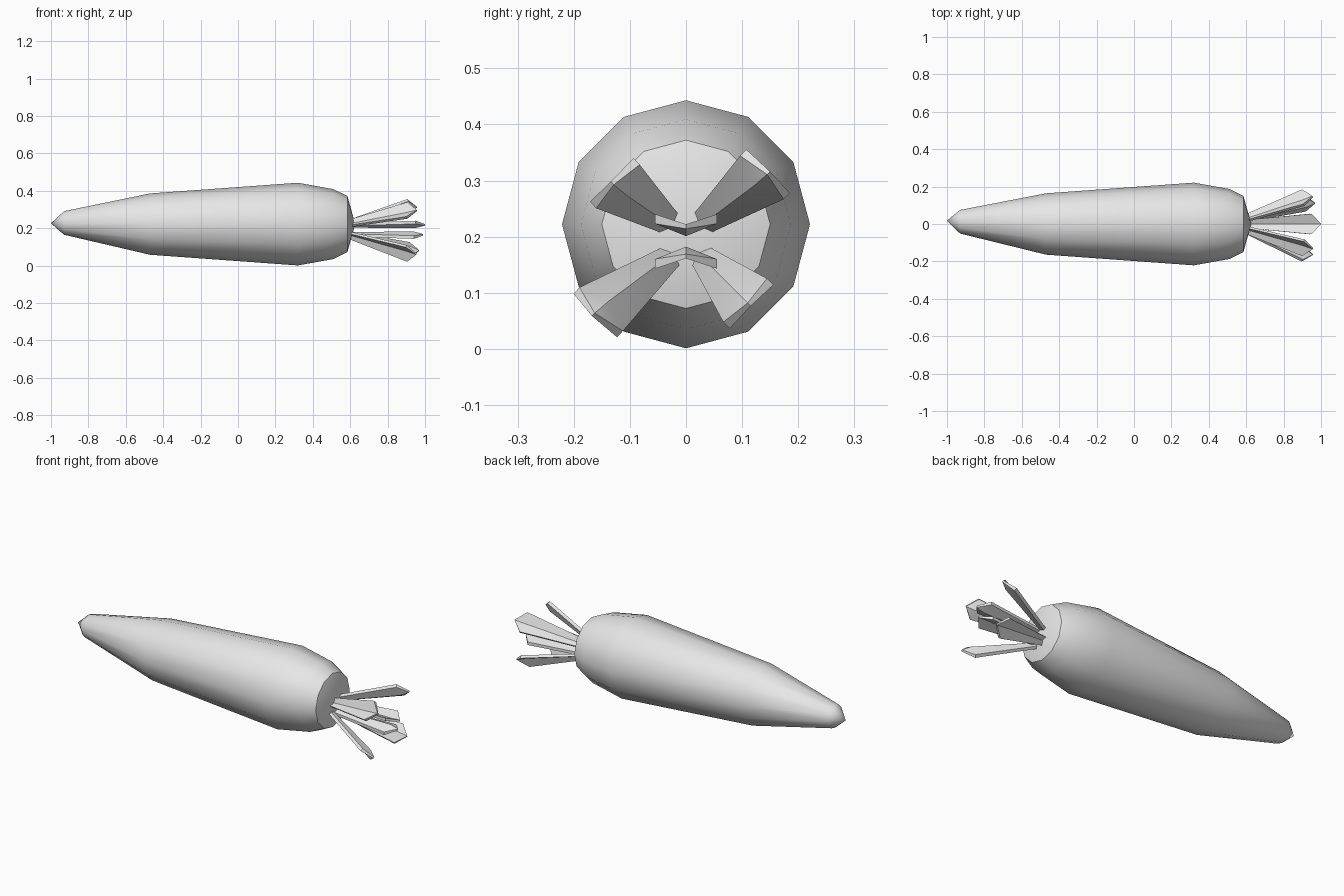
import bpy, bmesh
from math import sin, cos, tau, radians
from mathutils import Vector

cube = bpy.data.objects.get("Cube")
if cube:
    bpy.data.objects.remove(cube, do_unlink=True)

grey = bpy.data.materials.new("light_grey")
grey.use_nodes = True
grey.diffuse_color = (0.8, 0.8, 0.8, 1)
grey.node_tree.nodes["Principled BSDF"].inputs["Base Color"].default_value = (0.8, 0.8, 0.8, 1)


def finish(name, bm):
    bmesh.ops.recalc_face_normals(bm, faces=bm.faces)
    mesh = bpy.data.meshes.new(name)
    bm.to_mesh(mesh)
    bm.free()
    mesh.materials.append(grey)
    obj = bpy.data.objects.new(name, mesh)
    bpy.context.collection.objects.link(obj)
    bpy.ops.object.select_all(action='DESELECT')
    obj.select_set(True)
    bpy.context.view_layer.objects.active = obj
    bpy.ops.object.shade_smooth_by_angle(angle=radians(35))


def bridge(bm, a, b):
    n = len(a)
    for i in range(n):
        j = (i + 1) % n
        bm.faces.new((a[i], a[j], b[j], b[i]))


# Root: twelve-sided lathe along x, with pointed tip and shallow conical crown
SIDES, AXIS = 12, 0.222
profile = [(-0.93, 0.063, 0.012), (-0.47, 0.164, 0), (0.32, 0.221, 0),
           (0.51, 0.187, 0), (0.585, 0.15, 0)]  # x, radius, centre shift
bm = bmesh.new()
rings = []
for x, r, shift in profile:
    rings.append([bm.verts.new((x, shift + r * sin(tau * i / SIDES),
                                AXIS + shift / 2 + r * cos(tau * i / SIDES)))
                  for i in range(SIDES)])
for a, b in zip(rings, rings[1:]):
    bridge(bm, a, b)
tip = bm.verts.new((-1, 0.018, AXIS + 0.004))
crown = bm.verts.new((0.627, 0, AXIS))
for ring, point in ((rings[0], tip), (rings[-1], crown)):
    for i in range(SIDES):
        bm.faces.new((ring[i], ring[(i + 1) % SIDES], point))
finish("root", bm)


# Leaf stalks: folded, thick strips that widen outward and end in a point
def leaf(name, base, end, outward):
    base, end = Vector(base), Vector(end)
    along = (end - base).normalized()
    out = Vector(outward)
    out = (out - along * out.dot(along)).normalized()
    side = along.cross(out)
    bm = bmesh.new()

    def section(centre, width, fold, thick):
        upper = [centre + side * width * k + out * fold * abs(k) for k in (-1, 0, 1)]
        lower = [p - out * thick for p in reversed(upper)]
        return [bm.verts.new(p) for p in upper + lower]

    a = section(base, 0.022, 0.01, 0.015)
    b = section(end, 0.055, 0.022, 0.017)
    bridge(bm, a, b)
    bm.faces.new((a[0], a[1], a[4], a[5]))
    bm.faces.new((a[1], a[2], a[3], a[4]))
    point = end + along * 0.05 + out * 0.004
    t = bm.verts.new(point)
    u = bm.verts.new(point - out * 0.008)
    bm.faces.new((b[0], b[1], t))
    bm.faces.new((b[1], b[2], t))
    bm.faces.new((b[3], b[4], u))
    bm.faces.new((b[4], b[5], u))
    bm.faces.new((b[2], b[3], u, t))
    bm.faces.new((b[5], b[0], t, u))
    finish(name, bm)


leaf("leaf_top", (0.6, 0, 0.218), (0.95, 0, 0.218), (0, 0, 1))
leaf("leaf_bottom", (0.6, 0, 0.165), (0.94, 0, 0.165), (0, 0, -1))
leaf("leaf_back_upper", (0.6, 0.03, 0.225), (0.91, 0.132, 0.302), (0, 1, 1))
leaf("leaf_front_upper", (0.6, -0.03, 0.225), (0.91, -0.118, 0.286), (0, -1, 1))
leaf("leaf_front_lower", (0.6, -0.03, 0.162), (0.91, -0.148, 0.074), (0, -1, -1))
leaf("leaf_back_lower", (0.6, 0.03, 0.162), (0.92, 0.102, 0.09), (0, 1, -1))
